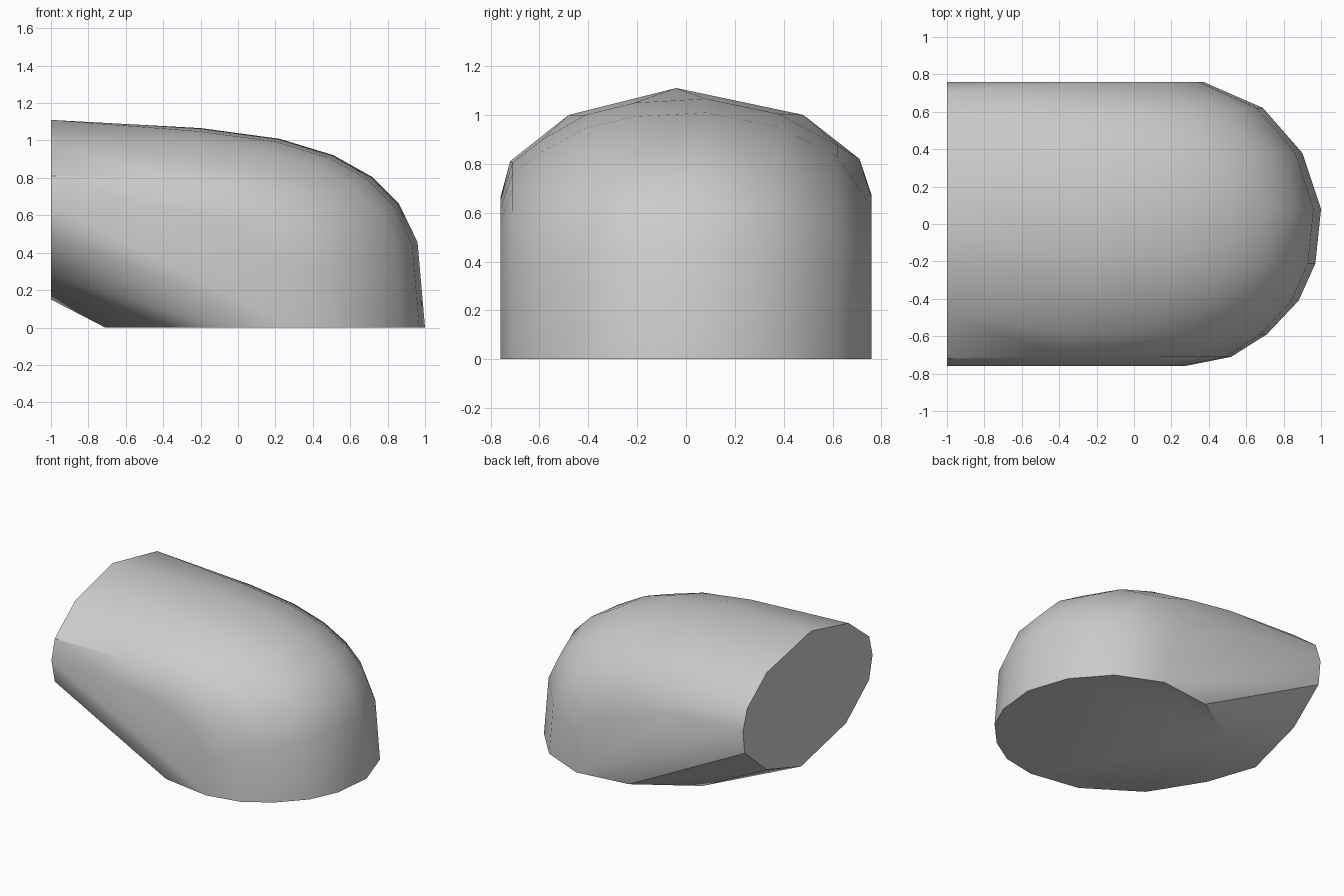
import bpy, bmesh

cube = bpy.data.objects.get("Cube")
if cube:
    bpy.data.objects.remove(cube, do_unlink=True)

grey = bpy.data.materials.new("plain_grey")
grey.use_nodes = True
colour = (0.6, 0.6, 0.6, 1)
grey.diffuse_color = colour
grey.node_tree.nodes["Principled BSDF"].inputs["Base Color"].default_value = colour

# Outer half of the floor opening as (x, y)
floor_outer = [(0.27, -0.76), (0.52, -0.71), (0.71, -0.59), (0.88, -0.41), (0.97, -0.21),
               (1.0, 0.08), (0.9, 0.38), (0.69, 0.62), (0.37, 0.76)]
# Inner half of the floor opening
floor_inner = [(-0.03, 0.71), (-0.45, 0.45), (-0.71, -0.08), (-0.48, -0.45), (-0.1, -0.7)]
# Upper and lower halves of the flat end as (y, z)
end_upper = [(-0.76, 0.66), (-0.72, 0.81), (-0.48, 1.0), (-0.04, 1.11),
             (0.48, 1.0), (0.71, 0.82), (0.76, 0.67)]
end_lower = [(0.74, 0.5), (0.48, 0.28), (0.08, 0.15), (-0.45, 0.27), (-0.72, 0.49)]


def height_at(y):
    """Height of the end profile above y."""
    for (y0, z0), (y1, z1) in zip(end_upper, end_upper[1:]):
        if y <= y1:
            return z0 + (z1 - z0) * (y - y0) / (y1 - y0)
    return end_upper[-1][1]


points = [(x, y, 0) for x, y in floor_outer + floor_inner]
points += [(-1, y, z) for y, z in end_upper + end_lower]

# Rounded bend: a squarish arc from each floor point up to the end profile
power = 3.2
for x, y in floor_outer:
    for along in (0.4, 0.61, 0.755, 0.86, 0.93, 0.98):
        rise = (1 - along ** power) ** (1 / power)
        points.append((-1 + (x + 1) * along, y, height_at(y) * rise))

# Skin the points as one closed convex body
bm = bmesh.new()
for p in points:
    bm.verts.new(p)
hull = bmesh.ops.convex_hull(bm, input=bm.verts)
loose = {v for v in hull["geom_interior"] + hull["geom_unused"] if isinstance(v, bmesh.types.BMVert)}
bmesh.ops.delete(bm, geom=list(loose), context="VERTS")
bmesh.ops.dissolve_limit(bm, angle_limit=0.01, verts=bm.verts, edges=bm.edges)
bmesh.ops.recalc_face_normals(bm, faces=bm.faces)
mesh = bpy.data.meshes.new("elbow_body")
bm.to_mesh(mesh)
bm.free()
mesh.materials.append(grey)

body = bpy.data.objects.new("elbow_body", mesh)
bpy.context.collection.objects.link(body)
bpy.context.view_layer.objects.active = body
body.select_set(True)
bpy.ops.object.shade_smooth_by_angle(angle=0.6)
